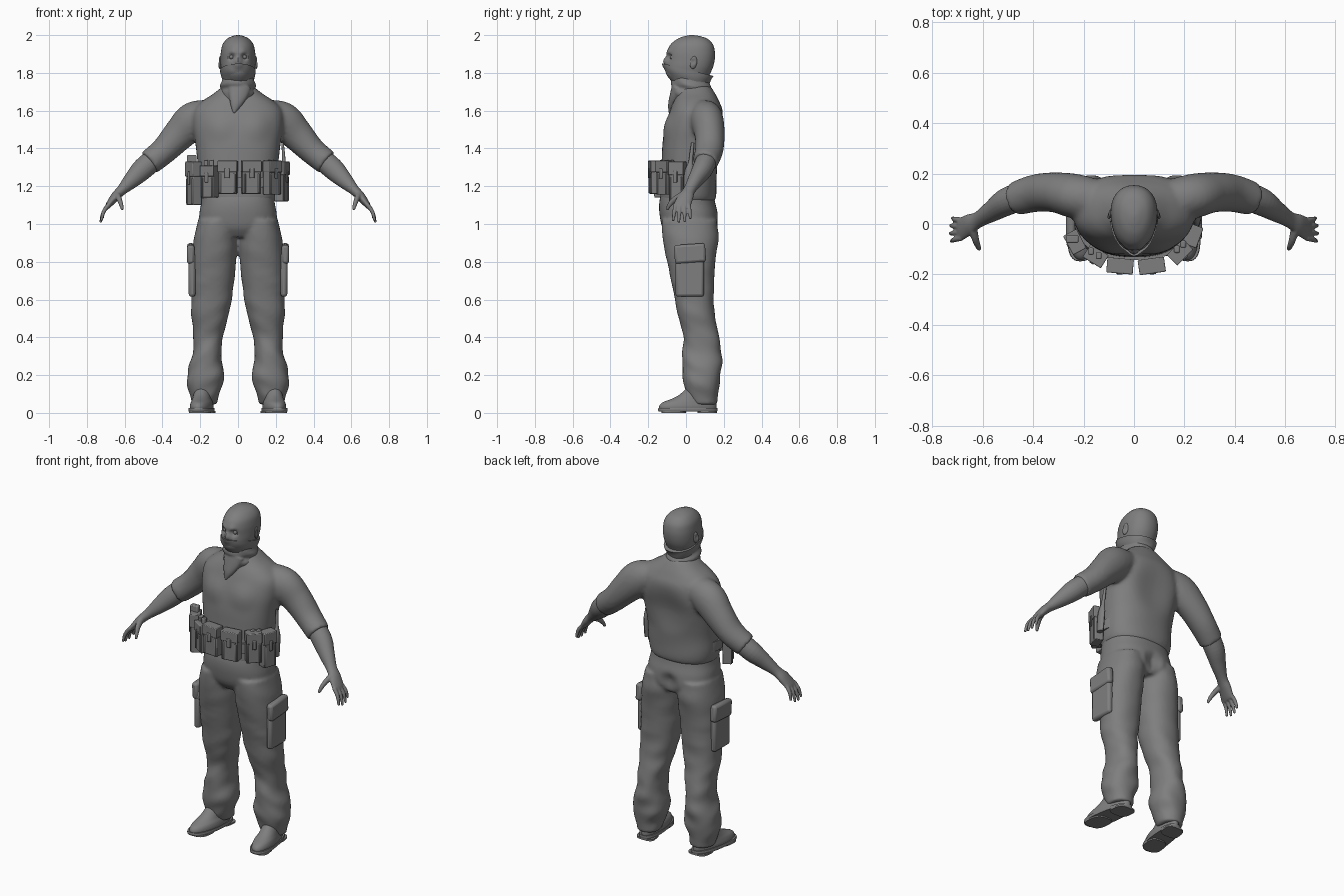
import bpy, bmesh, math
from mathutils import Vector, Matrix

if "Cube" in bpy.data.objects:
    bpy.data.objects.remove(bpy.data.objects["Cube"])

grey = bpy.data.materials.new("plain grey")
grey.use_nodes = True
grey.diffuse_color = (0.21, 0.21, 0.21, 1)
grey.node_tree.nodes["Principled BSDF"].inputs["Base Color"].default_value = grey.diffuse_color


def blend(rows, steps=5):
    """Smooth curve through rows of numbers."""
    out = []
    last = len(rows) - 1
    for i in range(last):
        a, b, c, d = rows[max(i - 1, 0)], rows[i], rows[i + 1], rows[min(i + 2, last)]
        for k in range(steps):
            t = k / steps
            out.append([q + t / 2 * (r - p + t * (2 * p - 5 * q + 4 * r - s + t * (3 * (q - r) + s - p)))
                        for p, q, r, s in zip(a, b, c, d)])
    return out + [list(rows[-1])]


def skin(bm, rings, side=1):
    """Bridge closed rings of points and cap both ends."""
    flip = Vector((side, 1, 1))
    loops = [[bm.verts.new(p * flip) for p in ring] for ring in rings]
    n = len(loops[0])
    for low, high in zip(loops, loops[1:]):
        for j in range(n):
            bm.faces.new((low[j], low[(j + 1) % n], high[(j + 1) % n], high[j]))
    bm.faces.new(loops[0])
    bm.faces.new(loops[-1])


def stack(bm, rows, side=1, square=1.0, taper=0, fold=None, lean=0, seg=48):
    """Level rings from rows of z, x range and y range."""
    rings = []
    for z, x0, x1, y0, y1 in blend(rows):
        ring = []
        for j in range(seg):
            a = math.tau * j / seg
            c, s = math.cos(a), math.sin(a)
            c, s = math.copysign(abs(c) ** square, c), math.copysign(abs(s) ** square, s)
            c *= 1 + taper * s
            f = 1 + (fold(z, a) if fold else 0)
            y = (y0 + y1) / 2 + s * f * (y1 - y0) / 2
            ring.append(Vector(((x0 + x1) / 2 + c * f * (x1 - x0) / 2, y, z - lean * y)))
        rings.append(ring)
    skin(bm, rings, side)


def tube(bm, rows, side=1, seg=24):
    """Rings across a path of x, y, z, thickness and breadth."""
    rows = blend(rows)
    pts = [Vector(r[:3]) for r in rows]
    rings = []
    for i, r in enumerate(rows):
        t = (pts[min(i + 1, len(pts) - 1)] - pts[max(i - 1, 0)]).normalized()
        u = t.cross(Vector((0, 1, 0))).normalized()
        v = u.cross(t)
        angles = [math.tau * j / seg for j in range(seg)]
        rings.append([pts[i] + u * r[3] * math.cos(a) + v * r[4] * math.sin(a) for a in angles])
    skin(bm, rings, side)


def push(bm, centre, radius, offset):
    """Soft sculpting move, mirrored across x."""
    for v in bm.verts:
        d = (Vector((abs(v.co.x), v.co.y, v.co.z)) - Vector(centre)).length / radius
        if d < 1:
            v.co += Vector(offset) * (1 - d * d) ** 2


def box(bm, centre, size, matrix=Matrix()):
    m = matrix @ Matrix.Translation(centre) @ Matrix.Diagonal((*size, 1))
    bmesh.ops.create_cube(bm, size=1, matrix=m)


def finish(name, bm, voxel=0, mirror=False, bevel=0, relax=4):
    bmesh.ops.recalc_face_normals(bm, faces=bm.faces)
    mesh = bpy.data.meshes.new(name)
    bm.to_mesh(mesh)
    bm.free()
    mesh.materials.append(grey)
    ob = bpy.data.objects.new(name, mesh)
    bpy.context.collection.objects.link(ob)
    if voxel:
        m = ob.modifiers.new("merge", 'REMESH')
        m.mode, m.voxel_size, m.use_smooth_shade = 'VOXEL', voxel, True
        m = ob.modifiers.new("relax", 'SMOOTH')
        m.factor, m.iterations = 0.5, relax
    if mirror:
        ob.modifiers.new("mirror", 'MIRROR')
    if bevel:
        m = ob.modifiers.new("bevel", 'BEVEL')
        m.width, m.segments = bevel, 2
    bpy.ops.object.select_all(action='DESELECT')
    bpy.context.view_layer.objects.active = ob
    ob.select_set(True)
    bpy.ops.object.shade_smooth_by_angle(angle=math.radians(45))


def even(rows):
    return [(z, -w, w, y0, y1) for z, w, y0, y1 in rows]


# Shirt: torso and sleeves fused together
bm = bmesh.new()
stack(bm, even([(1.12, .19, -.135, .15), (1.16, .205, -.135, .16), (1.3, .212, -.13, .165),
                (1.42, .225, -.125, .185), (1.52, .24, -.11, .2), (1.6, .235, -.085, .195),
                (1.65, .19, -.065, .175), (1.69, .13, -.045, .155), (1.73, .08, -.03, .13)]),
      square=.85, fold=lambda z, a: .012 * math.sin(40 * z + 3 * math.cos(a)) * max(0, 1.4 - z) * 3)
push(bm, (0, .2, 1.45), .17, (0, -.025, 0))
push(bm, (.1, -.11, 1.52), .1, (0, -.012, 0))
for side in (1, -1):
    tube(bm, [(.13, .09, 1.59, .07, .08), (.23, .11, 1.55, .1, .088), (.31, .125, 1.475, .087, .08),
              (.39, .122, 1.39, .072, .075), (.47, .1, 1.325, .068, .067)], side)
finish("shirt", bm, voxel=.011, relax=6)

# Trousers: seat and two creased legs
def creases(z, a):
    low = max(0, min(1, (.75 - z) * 2))
    return (.015 + .035 * low) * math.sin(48 * z + 2 * math.sin(a + 1)) * math.sin(a * 1.5 + 9 * z) ** 2

bm = bmesh.new()
stack(bm, even([(.93, .12, -.09, .14), (.98, .2, -.125, .172), (1.05, .205, -.14, .17),
                (1.11, .195, -.142, .155), (1.17, .19, -.13, .145)]), square=.85)
push(bm, (0, .17, 1.0), .07, (0, -.03, 0))
for side in (1, -1):
    stack(bm, [(.045, .115, .245, .03, .165), (.1, .1, .255, .0, .17), (.17, .075, .272, -.015, .18),
               (.24, .078, .262, -.018, .188), (.32, .09, .238, -.02, .188), (.42, .075, .238, -.015, .172),
               (.52, .05, .246, -.045, .152), (.62, .03, .248, -.062, .147), (.8, .01, .245, -.1, .155),
               (.92, .003, .233, -.123, .172), (1.02, .01, .212, -.13, .165)], side, square=.9, fold=creases)
finish("trousers", bm, voxel=.01, relax=3)

# Cargo pockets with flaps on the outer thighs
bm = bmesh.new()
turn = Matrix.Rotation(math.radians(4), 4, 'X')
box(bm, (.243, .02, .73), (.036, .15, .23))
box(bm, (.25, .02, .85), (.04, .165, .1), Matrix.Translation((0, 0, 0)) @ turn @ Matrix.Translation((0, .06, -.01)))
finish("cargo_pockets", bm, mirror=True, bevel=.014)

# Shoes, splayed slightly outward
def splay(bm):
    for v in bm.verts:
        v.co.x -= (v.co.y - .04) * .13

bm = bmesh.new()
stack(bm, [(.015, .13, .245, -.14, .16), (.035, .128, .247, -.142, .162), (.055, .132, .243, -.125, .16),
           (.075, .14, .238, -.075, .155), (.1, .142, .235, -.03, .152), (.15, .145, .23, .02, .15)], taper=-.06)
splay(bm)
finish("shoes", bm, mirror=True)
bm = bmesh.new()
stack(bm, [(.008, .126, .25, -.145, .165), (.018, .124, .252, -.148, .167), (.026, .126, .25, -.146, .166)],
      square=.8, taper=-.06)
stack(bm, [(0, .13, .245, .06, .165), (.01, .13, .245, .06, .165)], square=.6)
stack(bm, [(0, .13, .245, -.13, .0), (.01, .13, .245, -.13, .0)], square=.7)
splay(bm)
finish("shoe_soles", bm, mirror=True)

# Forearms and hands
bm = bmesh.new()
tube(bm, [(.42, .12, 1.365, .055, .055), (.5, .09, 1.295, .058, .055), (.56, .052, 1.235, .045, .042),
          (.615, .018, 1.18, .028, .032), (.65, 0, 1.145, .024, .04), (.685, -.02, 1.1, .016, .045),
          (.695, -.022, 1.085, .01, .04)])
for i, reach in enumerate((.9, 1, .97, .8)):
    root = Vector((.683, .014 - i * .023, 1.105))
    root.y = -.055 + i * .023
    tip = root + Vector((.045, (i - 1.7) * .009, -.098)) * reach
    mid = root.lerp(tip, .5) + Vector((.008, 0, .004))
    tube(bm, [(*root, .012, .012), (*mid, .0105, .0105), (*tip, .007, .007)], seg=12)
tube(bm, [(.64, -.015, 1.155, .018, .02), (.628, -.06, 1.13, .014, .016), (.618, -.088, 1.1, .011, .012),
          (.612, -.1, 1.075, .007, .007)], seg=12)
finish("forearms_and_hands", bm, voxel=.0045, mirror=True, relax=2)

# Head with eye sockets, brow and ears
face = [(1.72, .065, -.03, .1), (1.75, .07, -.07, .11), (1.79, .082, -.103, .125), (1.83, .09, -.11, .143),
        (1.87, .092, -.104, .152), (1.91, .09, -.1, .153), (1.95, .081, -.082, .143), (1.98, .058, -.045, .115),
        (1.995, .028, -.005, .072), (2, .006, .025, .04)]
bm = bmesh.new()
stack(bm, even(face), taper=.12, square=.93)
push(bm, (.034, -.095, 1.884), .028, (0, .022, 0))
push(bm, (0, -.105, 1.865), .03, (0, -.016, 0))
push(bm, (.03, -.1, 1.912), .03, (0, -.007, 0))
finish("head", bm)
bm = bmesh.new()
for x in (.034,):
    bmesh.ops.create_uvsphere(bm, u_segments=16, v_segments=10, radius=.012,
                              matrix=Matrix.Translation((x, -.074, 1.884)))
finish("eyes", bm, mirror=True)
bm = bmesh.new()
ear = Matrix.Translation((.094, .04, 1.855)) @ Matrix.Rotation(.35, 4, 'Z') @ Matrix.Rotation(-.2, 4, 'X')
bmesh.ops.create_uvsphere(bm, u_segments=20, v_segments=14, radius=1,
                          matrix=ear @ Matrix.Diagonal((.009, .02, .034, 1)))
push(bm, (.103, .037, 1.86), .02, (-.008, 0, 0))
finish("ears", bm, mirror=True)

# Face mask, neck scarf and its hanging corner
bm = bmesh.new()
stack(bm, even([(z - .01, w + .004, y0 - .006, y1 + .002) for z, w, y0, y1 in face[:4]]), taper=.1, lean=.25,
      square=.93, fold=lambda z, a: .012 * math.sin(90 * z + 4 * math.cos(a)))
push(bm, (0, -.11, 1.845), .035, (0, -.012, 0))
finish("face_mask", bm)
bm = bmesh.new()
stack(bm, even([(1.65, .08, -.07, .11), (1.69, .096, -.078, .132), (1.715, .088, -.07, .125),
                (1.735, .094, -.078, .132), (1.76, .086, -.078, .124), (1.785, .085, -.06, .122)]),
      lean=.1, fold=lambda z, a: .03 * math.sin(70 * z + 3 * math.sin(a) + 2 * a))
tube(bm, [(.01, -.045, 1.73, .06, .03), (0, -.062, 1.68, .05, .024), (-.012, -.075, 1.63, .03, .02),
          (-.022, -.085, 1.585, .005, .008)])
finish("neck_scarf", bm, voxel=.006, relax=2)

# Waist pouches: position, width, bottom, top and facing angle
pouches = [("front_right_pouch", -.055, -.163, .105, 1.16, 1.335, -5),
           ("front_left_pouch", .07, -.163, .105, 1.16, 1.335, 8),
           ("side_right_pouch", -.15, -.125, .085, 1.14, 1.31, -32),
           ("side_left_pouch", .18, -.11, .09, 1.155, 1.335, 45),
           ("hip_right_pouch", -.232, -.07, .085, 1.1, 1.33, -62),
           ("hip_left_pouch", .23, -.045, .085, 1.12, 1.33, 70)]
for name, x, y, w, z0, z1, deg in pouches:
    bm = bmesh.new()
    place = Matrix.Translation((x, y, z0)) @ Matrix.Rotation(math.radians(deg), 4, 'Z')
    h = z1 - z0
    box(bm, (0, 0, h * .46), (w * .94, .052, h * .92), place)
    box(bm, (0, -.003, h * .83), (w, .06, h * .34), place)
    box(bm, (0, -.033, h * .62), (w * .25, .008, h * .3), place)
    for s in (-1, 1):
        box(bm, (s * w * .36, -.026, h * .32), (w * .1, .01, h * .6), place)
    finish(name, bm, bevel=.007)

# Small items: magazine tops, pistol grip and knife handle
bm = bmesh.new()
for x, y in ((-.14, -.125), (-.17, -.108), (.17, -.1), (.195, -.08)):
    box(bm, (x, y, 1.3), (.022, .028, .08))
box(bm, (-.245, -.06, 1.33), (.05, .03, .07))
finish("magazine_tops", bm, bevel=.005)
bm = bmesh.new()
tube(bm, [(.25, .01, 1.16, .014, .024), (.248, .018, 1.27, .016, .026), (.243, .025, 1.33, .01, .012),
          (.24, .03, 1.38, .008, .01), (.236, .036, 1.43, .006, .008)], seg=12)
finish("knife_and_sheath", bm)

# Belt strip behind the pouches
bm = bmesh.new()
stack(bm, even([(1.19, .216, -.142, .12), (1.22, .218, -.143, .12), (1.25, .218, -.143, .12)]), square=.85)
finish("front_belt", bm)
